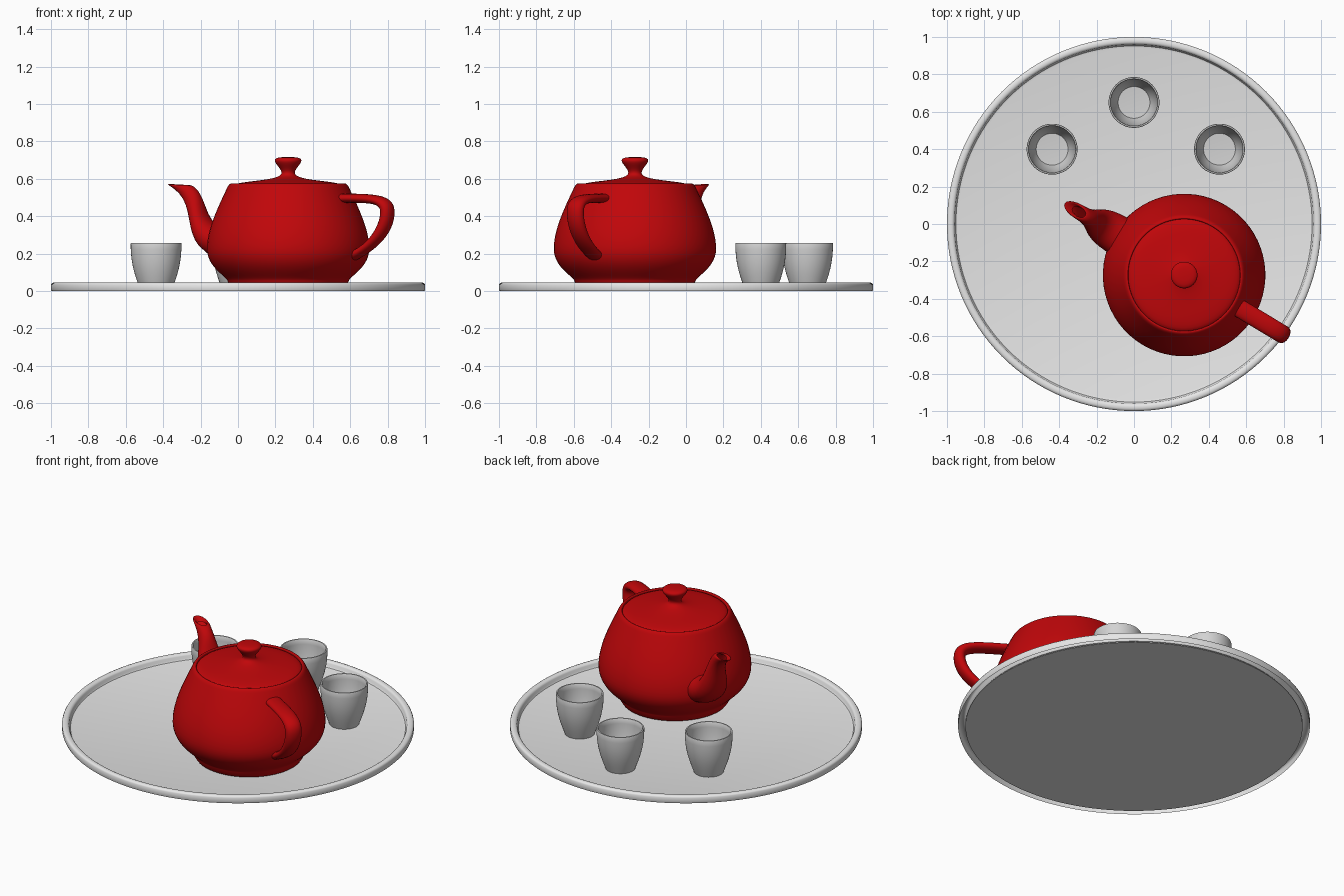
import bpy, bmesh, math
from mathutils import Vector

if "Cube" in bpy.data.objects:
    bpy.data.objects.remove(bpy.data.objects["Cube"])

FLOOR = 0.008          # top surface of the tray
POT_SCALE = 0.2172
POT_PLACE = (0.268, -0.273, 0.032)
POT_TURN = math.radians(149)


def material(name, colour):
    mat = bpy.data.materials.new(name)
    mat.use_nodes = True
    mat.diffuse_color = (*colour, 1)
    mat.node_tree.nodes["Principled BSDF"].inputs["Base Color"].default_value = (*colour, 1)
    return mat


RED = material("red glaze", (0.53, 0.002, 0.003))
CUP_GREY = material("cup grey", (0.65, 0.65, 0.65))
TRAY_GREY = material("tray pale grey", (0.8, 0.8, 0.8))


def bezier(points, t):
    """Point on a cubic curve."""
    a, b, c, d = (Vector(p) for p in points)
    s = 1 - t
    return a * s**3 + b * 3 * s * s * t + c * 3 * s * t * t + d * t**3


def sample(curves, steps):
    """Points along a chain of cubic curves."""
    path = [Vector(curves[0][0])]
    for curve in curves:
        path += [bezier(curve, i / steps) for i in range(1, steps + 1)]
    return path


def skin(name, rings, mat, place=(0, 0, 0), turn=0.0, scale=1.0):
    """Join closed rings of points into a smooth surface."""
    bm = bmesh.new()
    loops = [[bm.verts.new(p) for p in ring] for ring in rings]
    n = len(loops[0])
    for low, high in zip(loops, loops[1:]):
        for i in range(n):
            j = (i + 1) % n
            bm.faces.new((low[i], low[j], high[j], high[i]))
    bmesh.ops.remove_doubles(bm, verts=bm.verts, dist=1e-5)
    bmesh.ops.recalc_face_normals(bm, faces=bm.faces)
    mesh = bpy.data.meshes.new(name)
    bm.to_mesh(mesh)
    bm.free()
    mesh.materials.append(mat)
    obj = bpy.data.objects.new(name, mesh)
    bpy.context.collection.objects.link(obj)
    obj.location, obj.rotation_euler.z, obj.scale = place, turn, (scale,) * 3
    bpy.ops.object.select_all(action="DESELECT")
    obj.select_set(True)
    bpy.context.view_layer.objects.active = obj
    bpy.ops.object.shade_smooth_by_angle(angle=math.radians(40))


def lathe(name, profile, mat, sides=64, **where):
    """Turn an (r, z) profile around the z axis."""
    angles = [math.tau * i / sides for i in range(sides)]
    rings = [[(r * math.cos(a), r * math.sin(a), z) for a in angles] for r, z in profile]
    skin(name, rings, mat, **where)


def tube(name, inner, outer, widths, mat, half=10, steps=12, **where):
    """Tube between two (x, z) edge paths with a matching width path."""
    rings = []
    for a, b, w in zip(sample(inner, steps), sample(outer, steps), sample(widths, steps)):
        side = w[0]
        section = ((a.x, 0, a.y), (a.x, side, a.y), (b.x, side, b.y), (b.x, 0, b.y))
        arc = [bezier(section, i / half) for i in range(half + 1)]
        back = [Vector((p.x, -p.y, p.z)) for p in arc[-2:0:-1]]
        rings.append(arc + back)
    skin(name, rings, mat, **where)


pot = dict(place=POT_PLACE, turn=POT_TURN, scale=POT_SCALE)

# Teapot body with rolled rim and a tapered base
lathe("teapot_body", sample([
    [(1.38, 2.43), (1.36, 2.52), (1.44, 2.53), (1.5, 2.4)],
    [(1.5, 2.4), (1.75, 1.875), (2, 1.35), (2, 0.9)],
    [(2, 0.9), (2, 0.45), (1.56, 0.24), (1.5, 0.12)],
    [(1.5, 0.12), (1.48, 0.07), (1.45, 0), (1.4, -0.07)]], 12)
    + [Vector((0, -0.07))], RED, **pot)

# Lid and knob
lathe("teapot_lid", sample([
    [(0, 3.15), (0.72, 3.17), (0, 2.85), (0.2, 2.7)],
    [(0.2, 2.7), (0.4, 2.55), (1.3, 2.57), (1.38, 2.43)]], 14), RED, **pot)

# Handle, on the side away from the spout
tube("teapot_handle",
     [[(-1.6, 2.025), (-2.3, 2.025), (-2.7, 2.025), (-2.7, 1.8)],
      [(-2.7, 1.8), (-2.7, 1.575), (-2.5, 1.125), (-2, 0.9)]],
     [[(-1.5, 2.25), (-2.5, 2.25), (-3, 2.25), (-3, 1.8)],
      [(-3, 1.8), (-3, 1.35), (-2.65, 0.94), (-1.9, 0.6)]],
     [[(0.3, 0)] * 4] * 2, RED, **pot)

# Spout with a turned-in lip
tube("teapot_spout",
     [[(1.7, 1.425), (2.6, 1.425), (2.3, 2.1), (2.7, 2.4)],
      [(2.7, 2.4), (2.8, 2.475), (2.9, 2.475), (2.8, 2.4)]],
     [[(1.7, 0.6), (3.1, 0.825), (2.45, 1.92), (3.3, 2.4)],
      [(3.3, 2.4), (3.5, 2.51), (3.46, 2.52), (3.2, 2.4)]],
     [[(0.66, 0), (0.66, 0), (0.25, 0), (0.25, 0)],
      [(0.25, 0), (0.25, 0), (0.15, 0), (0.15, 0)]], RED, **pot)

# Round tray: dished top sheet with a hollow rolled rim, over a thin base disc
lathe("tray_top", [
    (0, FLOOR), (0.94, FLOOR), (0.952, 0.011), (0.958, 0.02), (0.96, 0.034),
    (0.965, 0.041), (0.973, 0.045), (0.987, 0.045), (0.996, 0.041),
    (1, 0.034), (1, 0.008), (0.997, 0)], TRAY_GREY, sides=128)
lathe("tray_base", [(0, 0), (0.958, 0), (0.958, 0.004), (0, 0.004)], TRAY_GREY, sides=128)

# Three cups: outer wall, rim, inner wall and floor
wall = sample([[(0.085, 0), (0.115, 0.08), (0.136, 0.14), (0.136, 0.245)]], 10)
lining = sample([[(0.124, 0.246), (0.124, 0.15), (0.108, 0.09), (0.085, 0.04)]], 10)
cup = [(0, 0)] + wall + [(0.134, 0.25), (0.127, 0.25)] + lining + [(0, 0.035)]
for side, x, y in (("right", -0.438, 0.4), ("back", 0, 0.65), ("left", 0.457, 0.4)):
    lathe(side + "_cup", cup, CUP_GREY, place=(x, y, FLOOR))
